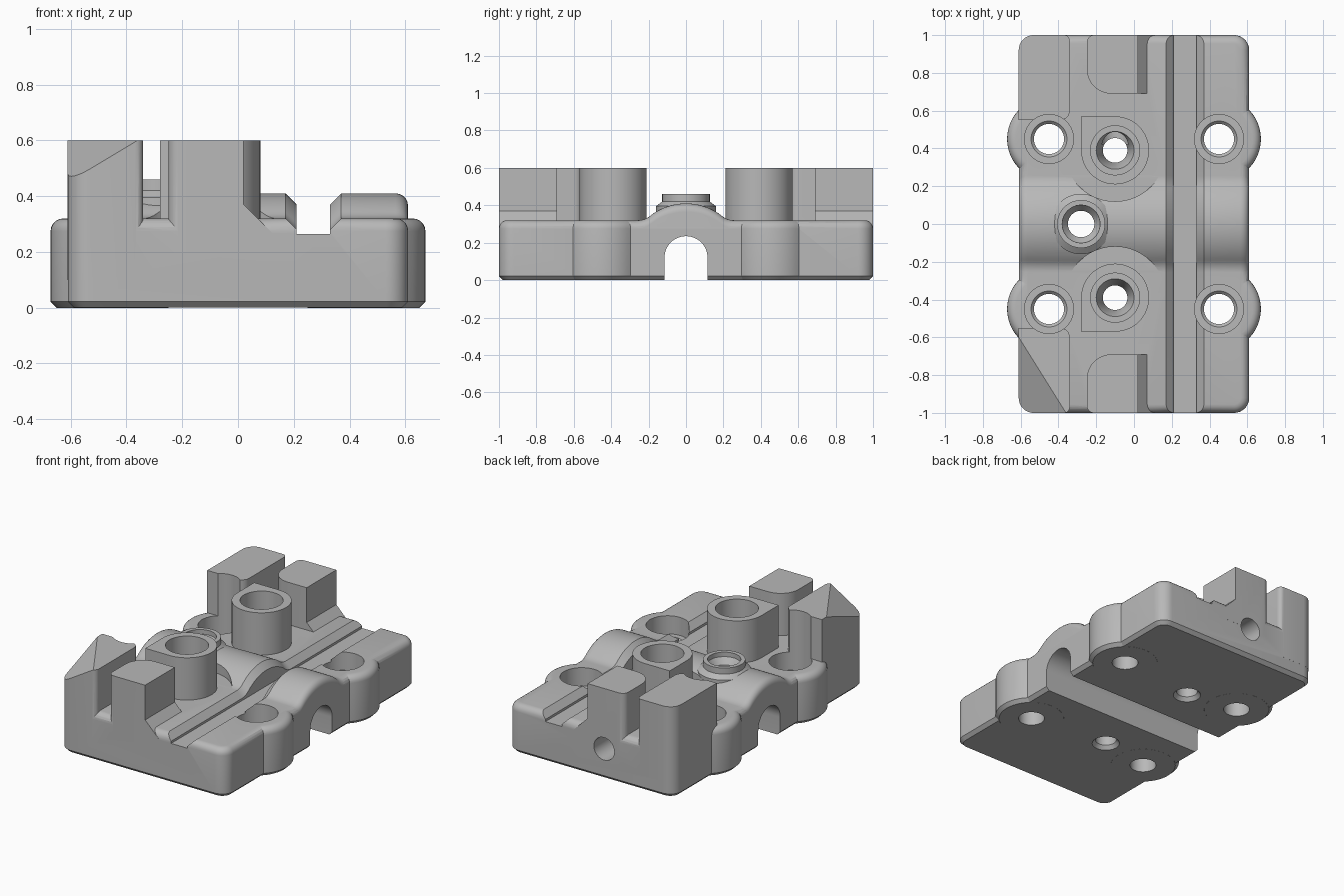
import bpy, bmesh
from math import cos, sin, pi, sqrt
from mathutils import Vector

if "Cube" in bpy.data.objects:
    bpy.data.objects.remove(bpy.data.objects["Cube"], do_unlink=True)

grey = bpy.data.materials.new("light grey")
grey.use_nodes = True
grey.diffuse_color = (0.48, 0.48, 0.48, 1)
grey.node_tree.nodes["Principled BSDF"].inputs["Base Color"].default_value = grey.diffuse_color


def loft(name, rings, plane=None):
    """Skin a stack of equal-length rings and cap both ends; optionally trim by a plane."""
    bm = bmesh.new()
    loops = [[bm.verts.new(p) for p in ring] for ring in rings]
    n = len(loops[0])
    for a, b in zip(loops, loops[1:]):
        for i in range(n):
            bm.faces.new((a[i], a[(i + 1) % n], b[(i + 1) % n], b[i]))
    bm.faces.new(loops[0])
    bm.faces.new(loops[-1])
    if plane:
        bmesh.ops.bisect_plane(bm, geom=bm.verts[:] + bm.edges[:] + bm.faces[:],
                               plane_co=plane[0], plane_no=plane[1], clear_outer=True)
        bmesh.ops.holes_fill(bm, edges=bm.edges[:], sides=0)
    bmesh.ops.recalc_face_normals(bm, faces=bm.faces[:])
    mesh = bpy.data.meshes.new(name)
    bm.to_mesh(mesh)
    bm.free()
    mesh.materials.append(grey)
    obj = bpy.data.objects.new(name, mesh)
    bpy.context.collection.objects.link(obj)
    return obj


def rounded(x0, x1, y0, y1, radii, z, inset=0, steps=8):
    """Rectangle outline; radii run from the +x+y corner counter-clockwise."""
    pts = []
    corners = [(x1, y1, -1, -1), (x0, y1, 1, -1), (x0, y0, 1, 1), (x1, y0, -1, 1)]
    for k, ((x, y, sx, sy), r) in enumerate(zip(corners, radii)):
        cx, cy, r2 = x + sx * r, y + sy * r, r - inset
        for i in range(steps + 1 if r else 1):
            a = (k + i / steps) * pi / 2
            pts.append((cx + r2 * cos(a), cy + r2 * sin(a), z))
    return pts


def circle(x, y, r, z, n=48):
    return [(x + r * cos(2 * pi * i / n), y + r * sin(2 * pi * i / n), z) for i in range(n)]


def lathe(name, x, y, profile):
    return loft(name, [circle(x, y, r, z) for r, z in profile])


def bar_x(name, x0, x1, yz):
    return loft(name, [[(x, y, z) for y, z in yz] for x in (x0, x1)])


def bar_y(name, y0, y1, xz):
    return loft(name, [[(x, y, z) for x, z in xz] for y in (y0, y1)])


def combine(tool, operation):
    mod = body.modifiers.new(tool.name, "BOOLEAN")
    mod.object, mod.operation, mod.solver = tool, operation, "EXACT"
    tool.hide_render = True
    bpy.context.view_layer.objects.active = body
    bpy.ops.object.modifier_apply(modifier=mod.name)
    bpy.data.objects.remove(tool, do_unlink=True)


def join(tool):
    combine(tool, "UNION")


def cut(tool):
    combine(tool, "DIFFERENCE")


# Edge treatment shared by the plate and its ears: bottom chamfer, rounded top
TOP, FILLET = 0.32, 0.045
edge = [(0.022, 0), (0, 0.022)]
edge += [(FILLET * (1 - cos(a * pi / 10)), TOP - FILLET + FILLET * sin(a * pi / 10)) for a in range(6)]

# Base plate and four round ears
body = loft("mounting_block", [rounded(-.61, .61, -1, 1, [.08] * 4, z, i) for i, z in edge])
SIDES = (-1, 1)
for sx in SIDES:
    for sy in SIDES:
        join(lathe("ear", sx * .45, sy * .45, [(.222 - i, z - .0004) for i, z in edge]))

# Arched saddle over the middle, blended into the plate
R, BLEND, CENTRE = 0.31, 0.10, 0.10
Y_END = sqrt((R + BLEND) ** 2 - (TOP + BLEND - CENTRE) ** 2)
Y_TAN = Y_END * R / (R + BLEND)


def height(y):
    y = abs(y)
    if y < Y_TAN:
        return CENTRE + sqrt(R * R - y * y)
    return TOP + BLEND - sqrt(BLEND ** 2 - max(Y_END - y, 0) ** 2)


ys = [Y_END * i / 24 for i in range(-24, 25)]


def saddle_ring(x, drop):
    top = [(x, y, height(y) - drop) for y in ys]
    return [(x, -Y_END, .15)] + top + [(x, Y_END, .15)]


ends = [(.6095 - i, TOP - z) for i, z in edge[2:]]
join(loft("saddle", [saddle_ring(-x, d) for x, d in ends] +
          [saddle_ring(x, d) for x, d in reversed(ends)]))


# Long slot with chamfered shoulders that follow the saddle
def shoulder_ring(x, drop):
    line = [-1.1] + ys + [1.1]
    return [(x, -1.1, .9)] + [(x, y, height(y) - drop) for y in line] + [(x, 1.1, .9)]


cut(loft("shoulders", [shoulder_ring(x, d) for x, d in
                       ((.169, -.001), (.21, .04), (.33, .04), (.371, -.001))]))
cut(bar_y("slot", -1.1, 1.1, [(.21, .265), (.33, .265), (.33, .9), (.21, .9)]))

# Round clearance pockets in the saddle beside each tower
for s in SIDES:
    cut(lathe("tower_clearance", -.1, s * .39, [(.27, .3205), (.27, .8)]))


def span(s, near, far):
    return (near, far) if s > 0 else (-far, -near)


def corners(s, radii):
    """Reverse the corner order for the copy on the front."""
    a, b, c, d = radii
    return [a, b, c, d] if s > 0 else [d, c, b, a]


for s in SIDES:
    # Outer posts; the front one has a sloped corner
    y0, y1 = span(s, .55, 1.0005)
    slope = None
    if s < 0:
        a, b, c = Vector((-.61, -1, .45)), Vector((-.36, -1, .6)), Vector((-.61, -.6, .6))
        normal = (b - a).cross(c - a)
        slope = (a, normal if normal.z > 0 else -normal)
    join(loft("outer_post", [rounded(-.6105, -.34, y0, y1, corners(s, [.03, .08, 0, .05]), z)
                             for z in (.1, .6)], slope))
    # Inner posts with a sloping foot
    y0, y1 = span(s, .69, 1.0005)
    join(loft("inner_post", [rounded(-.25, .02, y0, y1, corners(s, [0, .04, .13, 0]), z)
                             for z in (.2, .6)]))
    join(bar_y("post_foot", y0, y1, [(0, .2), (0, .39), (.02, .37), (.125, .265), (.125, .2)]))
    # Towers, round with one square corner
    y0, y1 = span(s, .21, .57)
    join(loft("tower", [rounded(-.28, .08, y0, y1, corners(s, [.18, 0, .18, .18]), z, steps=12)
                        for z in (.2, .6)]))

# Small flared nozzle on the saddle
join(lathe("nozzle", -.28, 0, [(.16, .3), (.16, .395), (.127, .42), (.127, .46)]))

# Tunnel through the middle
arch = [(.115 * cos(i * pi / 24), .12 + .115 * sin(i * pi / 24)) for i in range(25)]
cut(bar_x("tunnel", -.8, .8, [(.115, -.1)] + arch + [(-.115, -.1)]))

# Bolt holes, tower bores, nozzle bore and rear cross hole
for sy in SIDES:
    for sx in SIDES:
        cut(lathe("bolt_hole", sx * .45, sy * .45,
                  [(.08, -.1), (.08, .185), (.095, .2), (.13, .2), (.13, .8)]))
    cut(lathe("tower_bore", -.1, sy * .39,
              [(.1, -.02), (.065, .025), (.065, .2), (.1, .28), (.13, .28), (.13, .8)]))
cut(lathe("nozzle_bore", -.28, 0, [(.07, .1), (.07, .39), (.1, .43), (.1, .6)]))
ring = [(-.1 + .075 * cos(i * pi / 16), .2 + .075 * sin(i * pi / 16)) for i in range(32)]
cut(bar_y("rear_hole", .42, 1.1, ring))

# Smooth curved faces, keep the edges crisp
bpy.ops.object.select_all(action="DESELECT")
body.select_set(True)
bpy.context.view_layer.objects.active = body
bpy.ops.object.shade_smooth_by_angle(angle=pi / 7)
